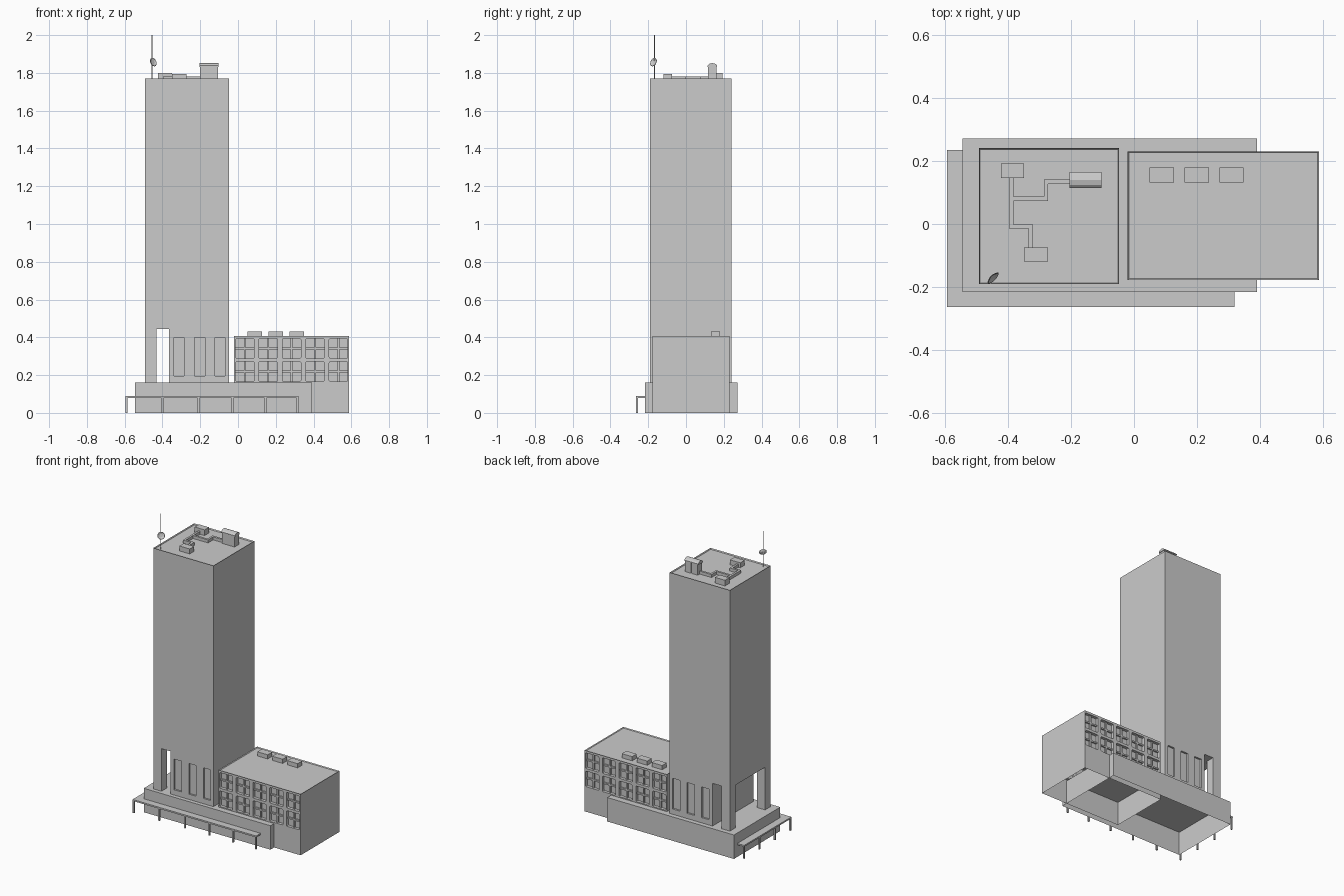
import bpy, bmesh, math
from mathutils import Vector

if "Cube" in bpy.data.objects:
    bpy.data.objects.remove(bpy.data.objects["Cube"])


def add_box(bm, x0, x1, y0, y1, z0, z1):
    v = [bm.verts.new((x, y, z)) for z in (z0, z1)
         for x, y in ((x0, y0), (x1, y0), (x1, y1), (x0, y1))]
    for f in ((3, 2, 1, 0), (4, 5, 6, 7), (0, 1, 5, 4), (1, 2, 6, 5), (2, 3, 7, 6), (3, 0, 4, 7)):
        bm.faces.new([v[i] for i in f])


def finish(name, bm):
    me = bpy.data.meshes.new(name)
    bm.normal_update()
    bm.to_mesh(me)
    bm.free()
    ob = bpy.data.objects.new(name, me)
    bpy.context.collection.objects.link(ob)
    return ob


def boxes(name, dims, round_y=0):
    bm = bmesh.new()
    for d in dims:
        add_box(bm, *d)
    if round_y:
        along_y = [e for e in bm.edges
                   if abs((e.verts[0].co - e.verts[1].co).normalized().y) > 0.9]
        bmesh.ops.bevel(bm, geom=along_y, offset=round_y, segments=2, profile=0.5, affect='EDGES')
    return finish(name, bm)


def open_bottom(ob, z):
    bm = bmesh.new()
    bm.from_mesh(ob.data)
    low = [f for f in bm.faces if all(abs(v.co.z - z) < 1e-4 for v in f.verts)]
    bmesh.ops.delete(bm, geom=low, context='FACES')
    bm.to_mesh(ob.data)
    bm.free()


def carve(ob, cutter):
    mod = ob.modifiers.new("carve", 'BOOLEAN')
    mod.operation, mod.solver, mod.object = 'DIFFERENCE', 'EXACT', cutter
    dg = bpy.context.evaluated_depsgraph_get()
    me = bpy.data.meshes.new_from_object(ob.evaluated_get(dg))
    ob.modifiers.clear()
    ob.data = me
    bpy.data.objects.remove(cutter)


def roofed_block(name, x0, x1, y0, y1, z0, z1, chamfer, rim, sink):
    # Block with a chamfered top edge and a sunken roof behind a parapet
    bm = bmesh.new()
    add_box(bm, x0, x1, y0, y1, z0, z1)
    top = [e for e in bm.edges if all(v.co.z == z1 for v in e.verts)]
    bmesh.ops.bevel(bm, geom=top, offset=chamfer, segments=1, affect='EDGES')
    bm.normal_update()
    roof = max(bm.faces, key=lambda f: f.calc_center_median().z)
    bmesh.ops.inset_region(bm, faces=[roof], thickness=rim)
    bmesh.ops.translate(bm, verts=roof.verts, vec=(0, 0, -sink))
    return finish(name, bm)


# Podium, open underneath
podium = boxes("podium", [(-0.545, 0.392, -0.217, 0.272, 0, 0.16)])
open_bottom(podium, 0)

# Tower with corner portico and shallow slit windows front and back
TX0, TX1, TY0, TY1, TZ = -0.493, -0.048, -0.191, 0.241, 1.77
tower = roofed_block("tower", TX0, TX1, TY0, TY1, 0.16, TZ, 0.006, 0.005, 0.008)
PIER, WALL = -0.432, -0.365
carve(tower, boxes("portico_cut_across", [(PIER, WALL, TY0 - 0.1, TY1 + 0.1, 0.1, 0.445)]))
carve(tower, boxes("portico_cut_side", [(TX0 - 0.1, PIER + 0.01, TY0 + 0.06, TY1 - 0.06, 0.1, 0.445)]))
slits = []
for cx in (-0.312, -0.203, -0.096):
    for y in (TY0, TY1):
        slits.append((cx - 0.027, cx + 0.027, y - 0.012, y + 0.012, 0.195, 0.40))
carve(tower, boxes("slit_cut", slits))

# Low wing with recessed windows on front and back
WX0, WX1, WY0, WY1 = -0.02, 0.588, -0.178, 0.231
wing = roofed_block("low_wing", WX0, WX1, WY0, WY1, 0, 0.408, 0.003, 0.006, 0.006)
holes, bars = [], []
for i in range(5):
    cx = 0.036 + i * 0.124
    for cz in (0.219, 0.341):
        for y, s in ((WY0, 1), (WY1, -1)):
            holes.append((cx - 0.049, cx + 0.049, y - 0.02, y + 0.02, cz - 0.052, cz + 0.052))
            ya, yb = sorted((y + s * 0.01, y + s * 0.02))
            bars.append((cx - 0.005, cx + 0.005, ya, yb, cz - 0.052, cz + 0.052))
            bars.append((cx - 0.049, cx + 0.049, ya, yb, cz - 0.005, cz + 0.005))
carve(wing, boxes("window_cut", holes, round_y=0.006))
open_bottom(wing, 0)
boxes("window_bars", bars)

# Roof vents on the wing
boxes("wing_roof_vents", [(x, x + 0.077, 0.132, 0.18, 0.40, 0.43) for x in (0.05, 0.161, 0.272)])

# Canopy wrapping the front and left sides
boxes("canopy_roof", [(-0.595, 0.319, -0.264, -0.217, 0.08, 0.09),
                      (-0.595, -0.545, -0.217, 0.236, 0.08, 0.09)])
posts = [(x, -0.259) for x in (-0.59, -0.4, -0.21, -0.03, 0.146, 0.314)]
posts += [(-0.59, y) for y in (-0.096, 0.067, 0.23)]
boxes("canopy_posts", [(x - 0.005, x + 0.005, y - 0.005, y + 0.005, 0, 0.08) for x, y in posts])

# Rooftop plant and ducts on the tower
Z0 = 1.76
boxes("roof_plant", [(-0.423, -0.35, 0.147, 0.193, Z0, 1.80), (-0.35, -0.273, -0.12, -0.074, Z0, 1.795)])


def duct(name, pts, w=0.007, z1=1.782):
    bm = bmesh.new()
    for (xa, ya), (xb, yb) in zip(pts, pts[1:]):
        add_box(bm, min(xa, xb) - w, max(xa, xb) + w, min(ya, yb) - w, max(ya, yb) + w, Z0, z1)
    return finish(name, bm)


duct("duct_main", [(-0.39, 0.155), (-0.39, -0.008), (-0.329, -0.008), (-0.329, -0.08)])
duct("duct_branch", [(-0.39, 0.08), (-0.28, 0.08), (-0.28, 0.134), (-0.2, 0.134)])

# Lift housing: two bodies under a round-topped cap
boxes("lift_housing", [(-0.2, -0.157, 0.117, 0.162, Z0, 1.837), (-0.151, -0.107, 0.117, 0.162, Z0, 1.837),
                       (-0.158, -0.15, 0.121, 0.158, Z0, 1.837)])
bm = bmesh.new()
profile = [(0.114, 1.832), (0.165, 1.832), (0.165, 1.839), (0.155, 1.848),
           (0.1395, 1.852), (0.124, 1.848), (0.114, 1.839)]
cap = bm.faces.new([bm.verts.new((-0.205, y, z)) for y, z in profile])
ext = bmesh.ops.extrude_face_region(bm, geom=[cap])
bmesh.ops.translate(bm, verts=[g for g in ext["geom"] if isinstance(g, bmesh.types.BMVert)], vec=(0.102, 0, 0))
bmesh.ops.recalc_face_normals(bm, faces=bm.faces)
finish("lift_cap", bm)

# Mast and dish
bpy.ops.mesh.primitive_cylinder_add(vertices=6, radius=0.0025, depth=0.24, location=(-0.455, -0.167, 1.88))
bpy.context.object.name = "mast"
bm = bmesh.new()
rings = []
for r, h in ((0.012, -0.007), (0.024, 0.0), (0.022, 0.001), (0.011, -0.004)):
    rings.append([bm.verts.new((r * math.cos(a * math.pi / 6), r * math.sin(a * math.pi / 6), h)) for a in range(12)])
for ra, rb in zip(rings, rings[1:]):
    for i in range(12):
        bm.faces.new((ra[i], ra[(i + 1) % 12], rb[(i + 1) % 12], rb[i]))
bm.faces.new(rings[0][::-1])
bm.faces.new(rings[-1])
bmesh.ops.recalc_face_normals(bm, faces=bm.faces)
dish = finish("dish", bm)
dish.location = (-0.448, -0.172, 1.857)
dish.rotation_euler = Vector((0.7, -0.7, 0.35)).to_track_quat('Z', 'Y').to_euler()
